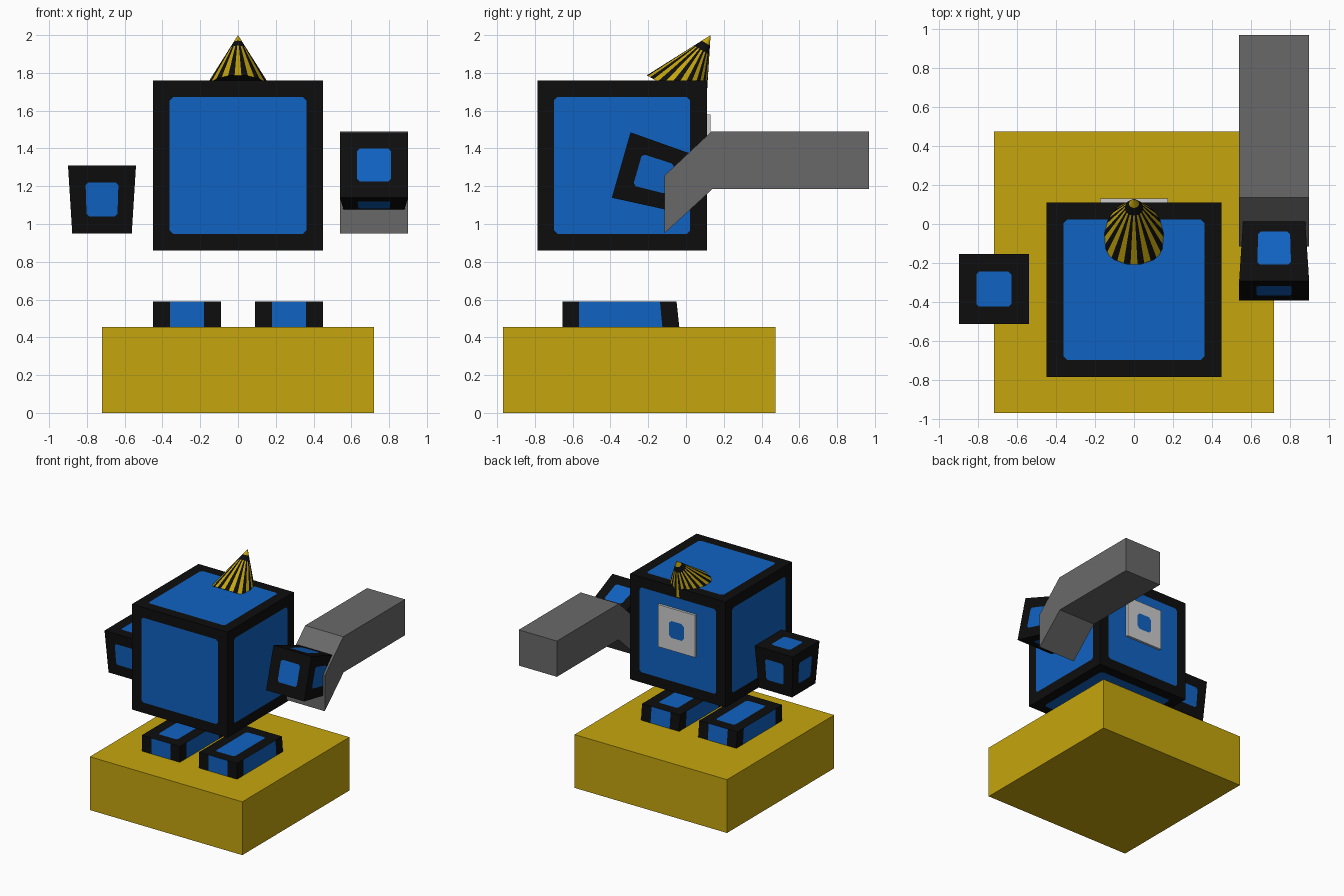
import bpy, bmesh, math
from mathutils import Vector, Matrix

if "Cube" in bpy.data.objects:
    bpy.data.objects.remove(bpy.data.objects["Cube"])


def material(name, rgb):
    m = bpy.data.materials.new(name)
    lin = [((c / 255 + 0.055) / 1.055) ** 2.4 if c > 10 else c / 255 / 12.92 for c in rgb]
    m.diffuse_color = (*lin, 1)
    m.use_nodes = True
    m.node_tree.nodes["Principled BSDF"].inputs["Base Color"].default_value = m.diffuse_color
    return m


BLACK = material("black", (13, 13, 13))
BLUE = material("blue", (16, 98, 194))
YELLOW = material("mustard yellow", (197, 166, 13))
GREY = material("mid grey", (105, 105, 105))
LIGHT = material("light grey", (205, 205, 205))


def finish(name, bm, mats):
    me = bpy.data.meshes.new(name)
    bmesh.ops.remove_doubles(bm, verts=bm.verts, dist=1e-5)
    bm.to_mesh(me)
    bm.free()
    for m in mats:
        me.materials.append(m)
    ob = bpy.data.objects.new(name, me)
    bpy.context.collection.objects.link(ob)
    return ob


def add_face(bm, pts, mat=0):
    bm.faces.new([bm.verts.new(p) for p in pts]).material_index = mat


def panel(bm, q, margin, cut):
    """Quad with a centred second-colour panel: clipped corners, or a full-height stripe."""
    def at(u, v):
        return q[0].lerp(q[1], u).lerp(q[3].lerp(q[2], u), v)
    if margin is None:
        return add_face(bm, q)
    a, b = margin
    if b == 0:
        for u0, u1, m in ((0, a, 0), (a, 1 - a, 1), (1 - a, 1, 0)):
            add_face(bm, [at(u0, 0), at(u1, 0), at(u1, 1), at(u0, 1)], m)
        return
    c = cut
    o = [at(*p) for p in ((a, b + c), (a + c, b), (1 - a - c, b), (1 - a, b + c),
                          (1 - a, 1 - b - c), (1 - a - c, 1 - b), (a + c, 1 - b), (a, 1 - b - c))]
    add_face(bm, o, 1)
    for i in range(4):
        add_face(bm, [q[i], o[2 * i + 1], o[2 * i]])
        add_face(bm, [q[i], q[(i + 1) % 4], o[(2 * i + 2) % 8], o[2 * i + 1]])


def panel_box(name, corners, margins, cut=0.02, mats=(BLACK, BLUE)):
    """corners: 4 bottom then 4 top, counter-clockwise. margins: bottom, top, front, right, back, left."""
    p = [Vector(c) for c in corners]
    quads = [(3, 2, 1, 0), (4, 5, 6, 7)] + [(i, (i + 1) % 4, (i + 1) % 4 + 4, i + 4) for i in range(4)]
    bm = bmesh.new()
    for q, m in zip(quads, margins):
        panel(bm, [p[i] for i in q], m, cut)
    return finish(name, bm, mats)


def rect(x0, x1, y0, y1, z):
    return [(x0, y0, z), (x1, y0, z), (x1, y1, z), (x0, y1, z)]


def box(x0, x1, y0, y1, z0, z1):
    return rect(x0, x1, y0, y1, z0) + rect(x0, x1, y0, y1, z1)


# Pedestal
panel_box("pedestal", box(-0.72, 0.72, -0.97, 0.475, 0, 0.455), [None] * 6, mats=(YELLOW,))

# Cube body and the plate on its back
panel_box("body", box(-0.45, 0.45, -0.787, 0.11, 0.86, 1.76), [(0.098, 0.098)] * 6, 0.02)
panel_box("back_plate", box(-0.175, 0.175, 0.105, 0.13, 1.22, 1.58),
          [None, None, None, None, (0.3, 0.3), None], 0.06, (LIGHT, BLUE))

# Feet, with a slightly sloping heel
for side, x in (("left", -0.27), ("right", 0.27)):
    panel_box(side + "_foot",
              rect(x - 0.18, x + 0.18, -0.655, -0.035, 0.45) + rect(x - 0.18, x + 0.18, -0.655, -0.05, 0.59),
              [(0.25, 0.15), (0.25, 0.15), (0.25, 0), (0.145, 0), (0.25, 0), (0.145, 0)], 0.03)

# Tapered hands, the right one tipped forward
T, B = 0.18, 0.1575
hand = rect(-B, B, -B, B, -0.18) + rect(-T, T, -T, T, 0.18)
for side, loc, tilt in (("left", (-0.72, -0.335, 1.13), 0), ("right", (0.72, -0.17, 1.2625), 74)):
    ob = panel_box(side + "_hand", hand, [(0.25, 0.25)] * 6, 0.04)
    ob.data.transform(Matrix.Translation(loc) @ Matrix.Rotation(math.radians(tilt), 4, 'X'))

# Bent grey bar held in the right hand
profile = [(-0.115, 0.95), (0.14, 1.185), (0.97, 1.185), (0.97, 1.49), (0.135, 1.49), (-0.115, 1.255)]
bm = bmesh.new()
f = bm.faces.new([bm.verts.new((0.54, y, z)) for y, z in profile])
ext = bmesh.ops.extrude_face_region(bm, geom=[f], use_keep_orig=True)
bmesh.ops.translate(bm, vec=(0.36, 0, 0), verts=[v for v in ext["geom"] if isinstance(v, bmesh.types.BMVert)])
bmesh.ops.recalc_face_normals(bm, faces=bm.faces)
finish("held_bar", bm, (GREY,))

# Leaning striped cone: 16 sides, one yellow stripe per side, black collar, yellow tip
R, H, N = 0.185, 0.355, 16
corner = [Vector((R * math.cos(a), R * math.sin(a), 0))
          for a in (2 * math.pi * (k + 0.5) / N for k in range(N))]
ring, stripe = [], []
for k in range(N):
    a, b = corner[k], corner[(k + 1) % N]
    ring += [a, a.lerp(b, 0.25), a.lerp(b, 0.75)]
    stripe += [0, 1, 0]
tip = Vector((0, 0, H))
bm = bmesh.new()
add_face(bm, ring[::-1])
for i, p in enumerate(ring):
    n = ring[(i + 1) % len(ring)]
    for t0, t1, m in ((0, 0.74, stripe[i]), (0.74, 0.86, 0)):
        add_face(bm, [p.lerp(tip, t0), n.lerp(tip, t0), n.lerp(tip, t1), p.lerp(tip, t1)], m)
    add_face(bm, [p.lerp(tip, 0.86), n.lerp(tip, 0.86), tip], 1)
cone = finish("striped_cone", bm, (BLACK, YELLOW))
cone.data.transform(Matrix.Translation((0, -0.051, 1.6948)) @ Matrix.Rotation(math.radians(-30.7), 4, 'X'))
